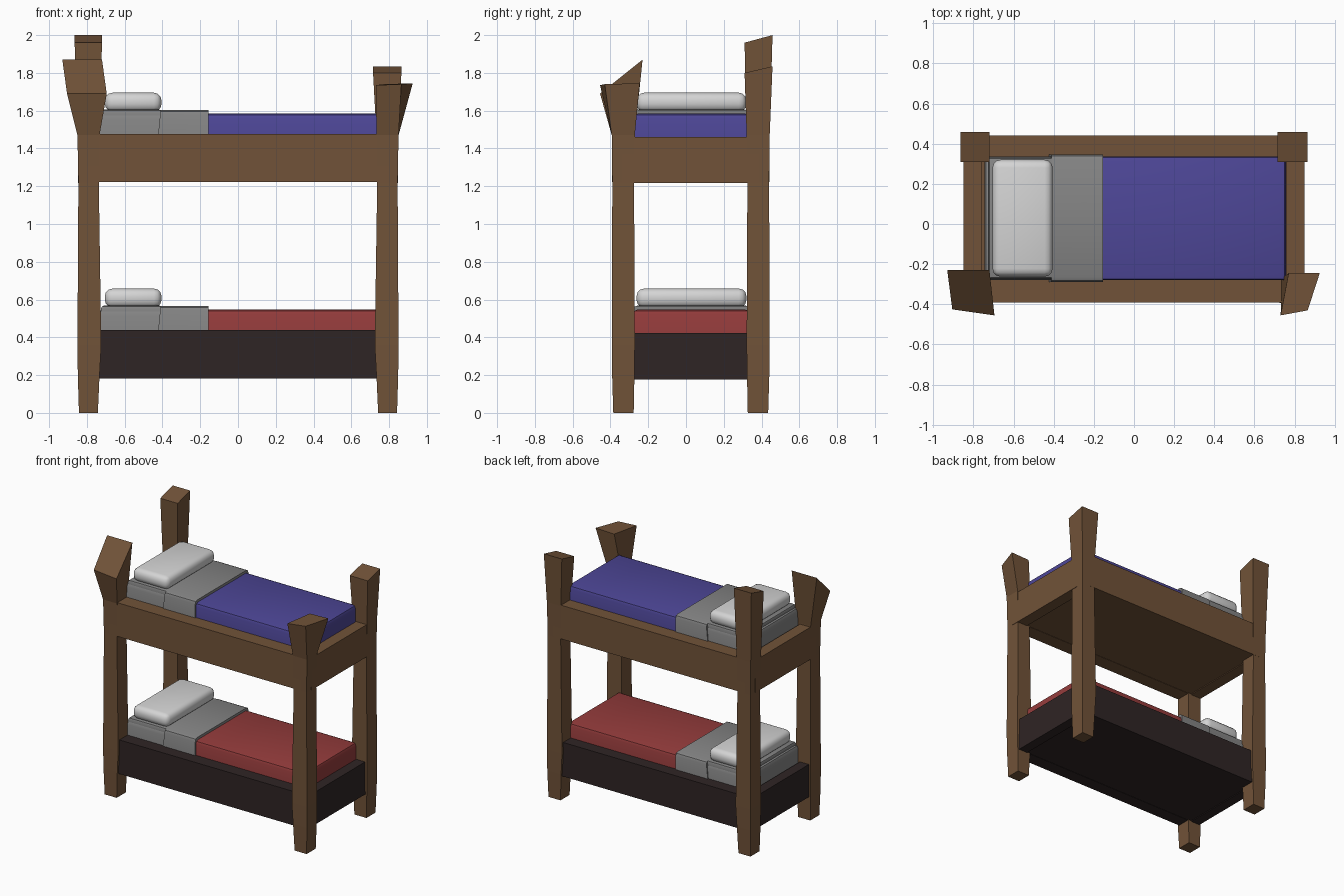
import bpy, bmesh

if "Cube" in bpy.data.objects:
    bpy.data.objects.remove(bpy.data.objects["Cube"])

CY = 0.025  # the frame's middle line in y


def material(name, r, g, b):
    m = bpy.data.materials.new(name)
    m.diffuse_color = (r, g, b, 1)
    m.use_nodes = True
    m.node_tree.nodes["Principled BSDF"].inputs["Base Color"].default_value = m.diffuse_color
    return m


WOOD = material("brown wood", 0.165, 0.086, 0.040)
DARK = material("dark wood", 0.028, 0.018, 0.018)
BLUE = material("blue blanket", 0.075, 0.062, 0.31)
RED = material("red blanket", 0.30, 0.045, 0.045)
GREY = material("grey sheet", 0.235, 0.235, 0.235)
WHITE = material("pillow white", 0.66, 0.66, 0.66)


def finish(bm, name, mat, smooth=False):
    bmesh.ops.recalc_face_normals(bm, faces=bm.faces[:])
    me = bpy.data.meshes.new(name)
    bm.to_mesh(me)
    bm.free()
    me.materials.append(mat)
    ob = bpy.data.objects.new(name, me)
    bpy.context.collection.objects.link(ob)
    if smooth:
        bpy.ops.object.select_all(action='DESELECT')
        ob.select_set(True)
        bpy.context.view_layer.objects.active = ob
        bpy.ops.object.shade_smooth_by_angle(angle=0.6)
    return ob


def box(name, mat, x, y, z, bevel=0, rule=None, segs=2, slant=0):
    """Box from ranges; bevels the edges that pass the rule; slant leans the low left edge."""
    bm = bmesh.new()
    bmesh.ops.create_cube(bm, size=1)
    for v in bm.verts:
        left_low = v.co.x < 0 and v.co.z < 0
        v.co = [r[0] + (c + 0.5) * (r[1] - r[0]) for c, r in zip(v.co, (x, y, z))]
        if left_low:
            v.co.x -= slant
    if bevel:
        edges = [e for e in bm.edges if rule(e, z[1])]
        bmesh.ops.bevel(bm, geom=edges, offset=bevel, segments=segs,
                        profile=0.5, affect='EDGES')
    return finish(bm, name, mat, bevel > 0)


def is_top(e, top):
    return all(abs(v.co.z - top) < 1e-4 for v in e.verts)


def top_long(e, top):
    return is_top(e, top) and abs(e.verts[0].co.x - e.verts[1].co.x) > 0.1


# posts: rings (z, x outer, x inner, y outer, y inner), then a carved skew top
RINGS = [(0, .842, .742, .410, .302), (.20, .848, .733, .416, .298),
         (.36, .850, .724, .418, .296), (1.22, .845, .737, .415, .300),
         (1.47, .850, .733, .418, .296)]
# top corners in order: outer-outer, inner-outer, inner-inner, outer-inner
TOPS = {
    "front_left_post": (-1, -1, [(-.905, -.425, 1.69), (-.695, -.455, 1.69),
                                 (-.72, -.23, 1.87), (-.93, -.23, 1.87)]),
    "front_right_post": (1, -1, [(.865, -.43, 1.74), (.73, -.455, 1.735),
                                 (.77, -.245, 1.74), (.925, -.245, 1.745)]),
    "back_left_post": (-1, 1, [(-.865, .458, 2), (-.72, .458, 2),
                               (-.72, .31, 1.96), (-.865, .31, 1.96)]),
    "back_right_post": (1, 1, [(.865, .458, 1.835), (.715, .458, 1.835),
                               (.715, .31, 1.80), (.865, .31, 1.80)]),
}
for name, (sx, sy, top) in TOPS.items():
    bm = bmesh.new()
    rings = []
    for z, xo, xi, yo, yi in RINGS:
        pts = [(xo, yo), (xi, yo), (xi, yi), (xo, yi)]
        rings.append([bm.verts.new((sx * a, CY + sy * b, z)) for a, b in pts])
    rings.append([bm.verts.new(p) for p in top])
    for lo, hi in zip(rings, rings[1:]):
        for i in range(4):
            j = (i + 1) % 4
            bm.faces.new((lo[i], lo[j], hi[j], hi[i]))
    bm.faces.new(rings[0])
    bm.faces.new(rings[-1])
    finish(bm, name, WOOD)


# rails and deck of one bunk
def frame(level, mat, xo, yo, z0, z1):
    for s, side in ((-1, "front"), (1, "back")):
        y = sorted((CY + s * yo, CY + s * .305))
        box(f"{level}_{side}_rail", mat, (-.80, .80), y, (z0, z1))
    for s, side in ((-1, "left"), (1, "right")):
        x = sorted((s * xo, s * .76))
        box(f"{level}_{side}_rail", mat, x, (CY - .36, CY + .36), (z0 - .004, z1 - .015))
    box(f"{level}_deck", mat, (-.77, .77), (CY - .32, CY + .32), (z0 + .002, z0 + .18))


frame("upper", WOOD, .848, .416, 1.222, 1.476)
frame("lower", DARK, .835, .402, .182, .438)


# mattress, blanket, folded sheet and pillow
def bedding(level, dz, blanket):
    def zr(a, b):
        return (a + dz, b + dz)
    y = (-.28, .337)
    box(level + "_mattress", GREY, (-.745, -.30), y, zr(.36, .545), .028, is_top)
    box(level + "_blanket", blanket, (-.20, .757), y, zr(.36, .547), .024, is_top)
    box(level + "_folded_sheet", GREY, (-.41, -.155), (-.288, .345), zr(.36, .566),
        .024, top_long, 2, .02)
    box(level + "_pillow_base", GREY, (-.725, -.40), (-.272, .33), zr(.53, .568),
        .015, is_top)
    box(level + "_pillow", WHITE, (-.705, -.405), (-.262, .32), zr(.558, .658),
        .04, lambda e, t: True, 3)


bedding("lower", 0, RED)
bedding("upper", 1.037, BLUE)
